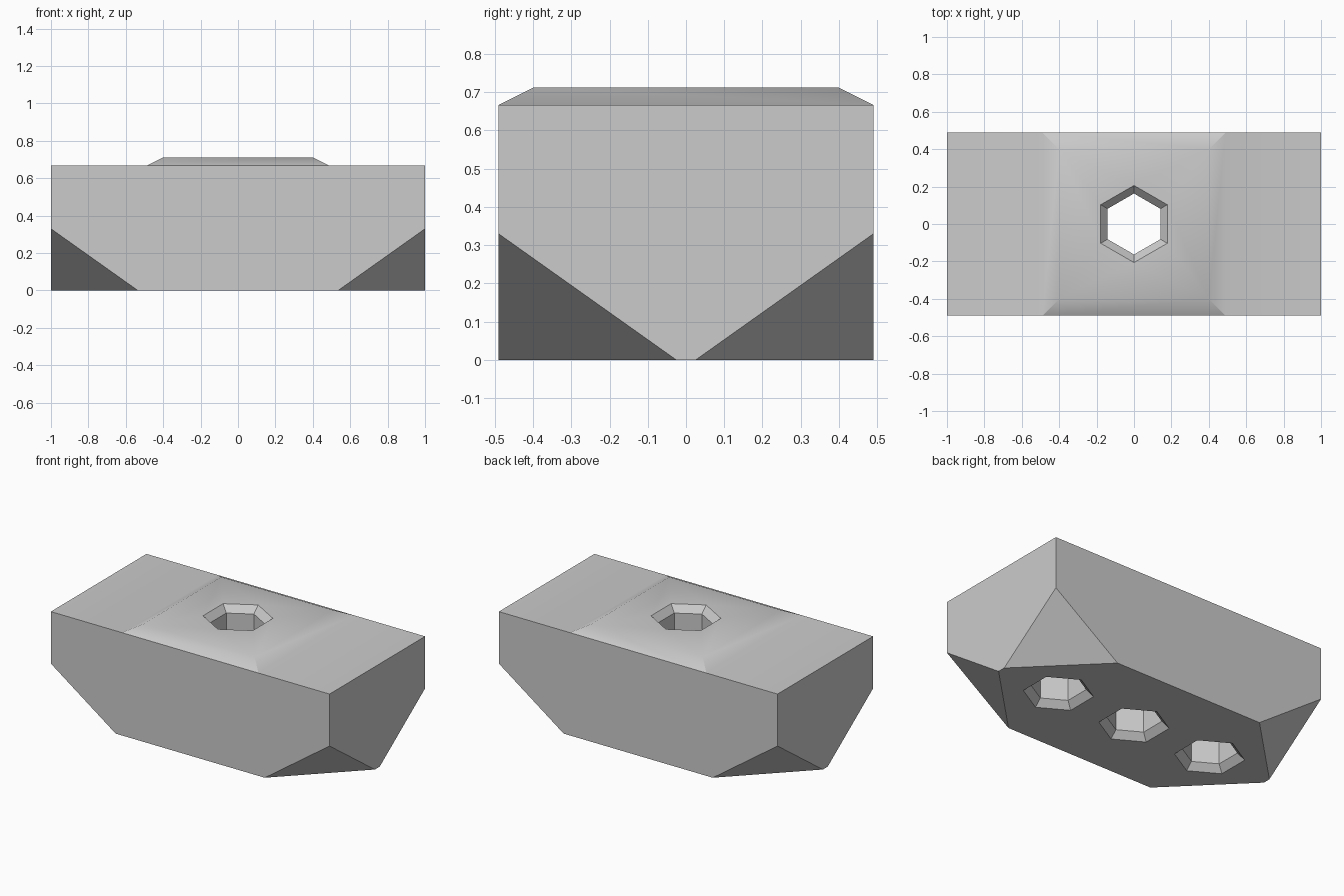
import bpy, bmesh
from math import cos, sin, pi, radians

if "Cube" in bpy.data.objects:
    bpy.data.objects.remove(bpy.data.objects["Cube"], do_unlink=True)

HX, HY, TOP, PLATE = 1.0, 0.49, 0.667, 0.712
CUT, CUT_Z = 0.465, 0.33            # corner cut legs
R_IN, R_OUT, LIP = 0.163, 0.206, 0.043

grey = bpy.data.materials.new("plain_grey")
grey.use_nodes = True
colour = (0.6, 0.6, 0.6, 1)
grey.diffuse_color = colour
grey.node_tree.nodes["Principled BSDF"].inputs["Base Color"].default_value = colour


def finish(name, bm):
    bmesh.ops.recalc_face_normals(bm, faces=bm.faces)
    mesh = bpy.data.meshes.new(name)
    bm.to_mesh(mesh)
    bm.free()
    mesh.materials.append(grey)
    obj = bpy.data.objects.new(name, mesh)
    bpy.context.collection.objects.link(obj)
    return obj


def hull(name, corner):
    """Convex solid from one corner's points, mirrored in x and y."""
    bm = bmesh.new()
    for sx in (-1, 1):
        for sy in (-1, 1):
            for x, y, z in corner:
                bm.verts.new((sx * x, sy * y, z))
    bmesh.ops.convex_hull(bm, input=bm.verts)
    bmesh.ops.dissolve_limit(bm, angle_limit=radians(1), verts=bm.verts, edges=bm.edges)
    return finish(name, bm)


def hex_cutter(name, x, profile):
    """Six-sided turned solid from (radius, height) pairs."""
    bm = bmesh.new()
    rings = [[bm.verts.new((x + r * sin(k * pi / 3), r * cos(k * pi / 3), z))
              for k in range(6)] for r, z in profile]
    for a, b in zip(rings, rings[1:]):
        for k in range(6):
            n = (k + 1) % 6
            bm.faces.new((a[k], a[n], b[n], b[k]))
    bm.faces.new(rings[0])
    bm.faces.new(rings[-1])
    return finish(name, bm)


def combine(target, other, operation):
    mod = target.modifiers.new(operation.lower(), "BOOLEAN")
    mod.operation, mod.solver, mod.object = operation, "EXACT", other
    graph = bpy.context.evaluated_depsgraph_get()
    mesh = bpy.data.meshes.new_from_object(target.evaluated_get(graph))
    target.modifiers.clear()
    target.data = mesh
    bpy.data.objects.remove(other, do_unlink=True)


# Block with its four lower corners cut off
block = hull("block", [(HX, HY, TOP), (HX, HY, CUT_Z),
                       (HX - CUT, HY, 0), (HX, HY - CUT, 0)])

# Low raised pad with sloping edges
pad = hull("raised_pad", [(HY, HY, TOP), (0.4, 0.4, PLATE)])
combine(block, pad, "UNION")

# Chamfered hexagonal sockets: the middle one runs right through
mouth = [(R_OUT + LIP, -LIP), (R_IN, LIP)]
through = mouth + [(R_IN, PLATE - LIP), (R_OUT + LIP, PLATE + LIP)]
blind = mouth + [(R_IN, 0.45)]
for x, profile in ((-0.57, blind), (0, through), (0.57, blind)):
    combine(block, hex_cutter("socket_cutter", x, profile), "DIFFERENCE")

# Smooth only the shallow slopes
block.data.name = "block"
bpy.ops.object.select_all(action="DESELECT")
block.select_set(True)
bpy.context.view_layer.objects.active = block
bpy.ops.object.shade_smooth_by_angle(angle=radians(30))
